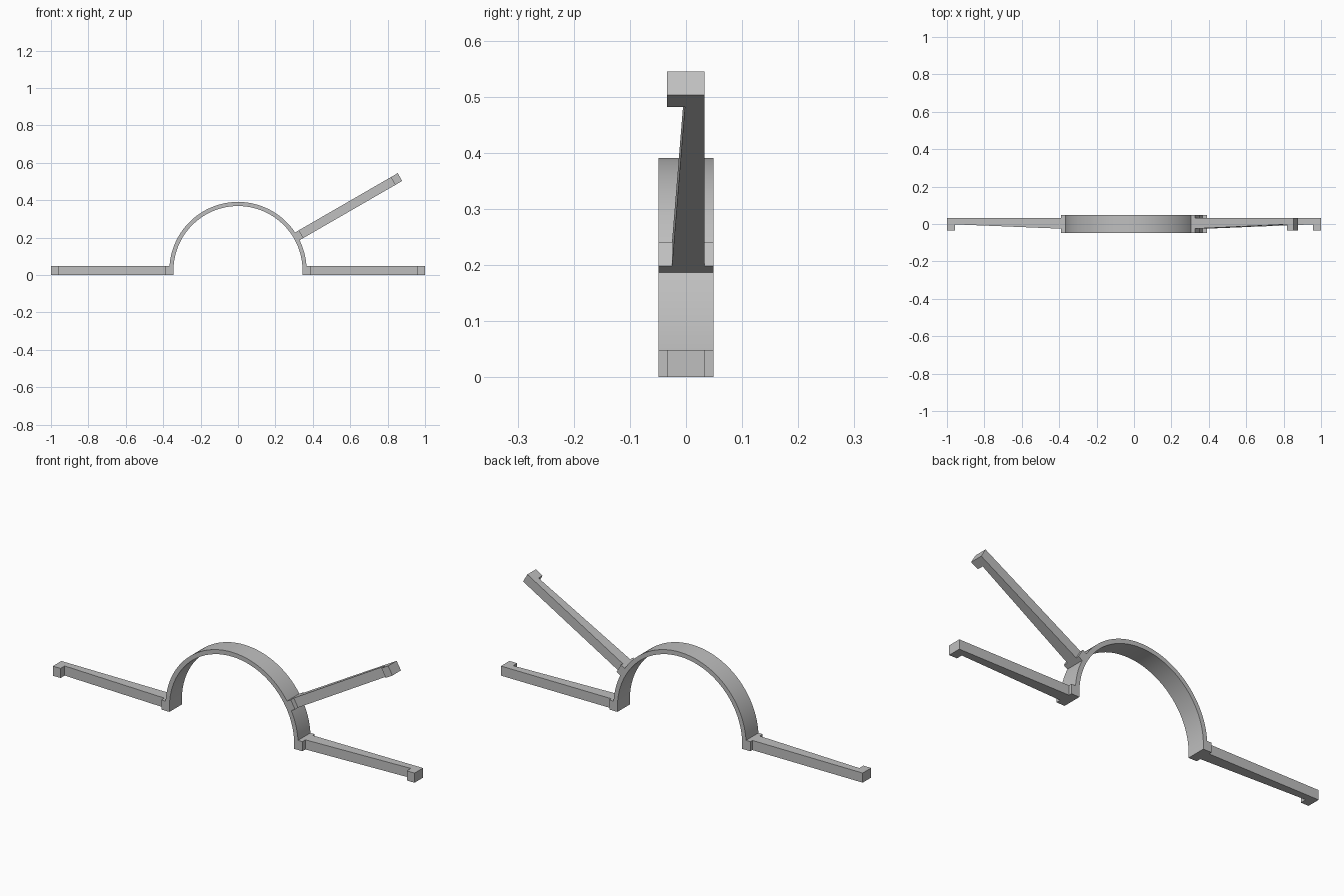
import bpy, bmesh, math
from mathutils import Matrix

cube = bpy.data.objects.get("Cube")
if cube:
    bpy.data.objects.remove(cube, do_unlink=True)

AXIS_Z = 0.024      # height of the ring axis and arm centre lines
R_OUT, R_IN = 0.367, 0.345
HALF_H = 0.024      # half the arm height
HALF_W = 0.049      # half the band width

grey = bpy.data.materials.new("light_grey")
grey.use_nodes = True
colour = (0.52, 0.52, 0.52, 1)
grey.diffuse_color = colour
grey.node_tree.nodes["Principled BSDF"].inputs["Base Color"].default_value = colour


def prism(name, outline, extrude, matrix=Matrix()):
    """Extrude a flat outline along a vector and place it with a matrix."""
    bm = bmesh.new()
    face = bm.faces.new([bm.verts.new(p) for p in outline])
    result = bmesh.ops.extrude_face_region(bm, geom=[face])
    verts = [v for v in result["geom"] if isinstance(v, bmesh.types.BMVert)]
    bmesh.ops.translate(bm, verts=verts, vec=extrude)
    bmesh.ops.transform(bm, matrix=matrix, verts=bm.verts)
    bmesh.ops.recalc_face_normals(bm, faces=bm.faces)
    mesh = bpy.data.meshes.new(name)
    bm.to_mesh(mesh)
    bm.free()
    mesh.materials.append(grey)
    obj = bpy.data.objects.new(name, mesh)
    bpy.context.collection.objects.link(obj)
    return obj


# Half-ring band with short straight ends down to the ground
def arc(radius, steps=64):
    points = [(radius * math.cos(math.pi * i / steps), -HALF_W,
               AXIS_Z + radius * math.sin(math.pi * i / steps)) for i in range(steps + 1)]
    return [(radius, -HALF_W, 0)] + points + [(-radius, -HALF_W, 0)]


band = prism("half_ring_band", arc(R_OUT) + arc(R_IN)[::-1], (0, 2 * HALF_W, 0))
bpy.context.view_layer.objects.active = band
band.select_set(True)
bpy.ops.object.shade_smooth_by_angle(angle=math.radians(30))
band.select_set(False)

# Arms: root flange plus a tapered bar ending in a forward hook
BACK, HOOK = 0.033, -0.034
BAR = [(0.36, BACK), (1.0, BACK), (1.0, HOOK), (0.957, HOOK),
       (0.957, -0.002), (0.39, -0.025), (0.36, -0.025)]


def arm(name, placement, root):
    flange = [(root, -HALF_W), (0.39, -HALF_W), (0.39, HALF_W), (root, HALF_W)]
    matrix = Matrix.Translation((0, 0, AXIS_Z)) @ placement
    for part, outline in (("bar", BAR), ("flange", flange)):
        prism(f"{name}_{part}", [(x, y, -HALF_H) for x, y in outline],
              (0, 0, 2 * HALF_H), matrix)


arm("left_arm", Matrix(), 0.348)
arm("right_arm", Matrix.Scale(-1, 4, (1, 0, 0)), 0.348)
arm("raised_arm", Matrix.Rotation(math.radians(-30), 4, "Y"), 0.352)
